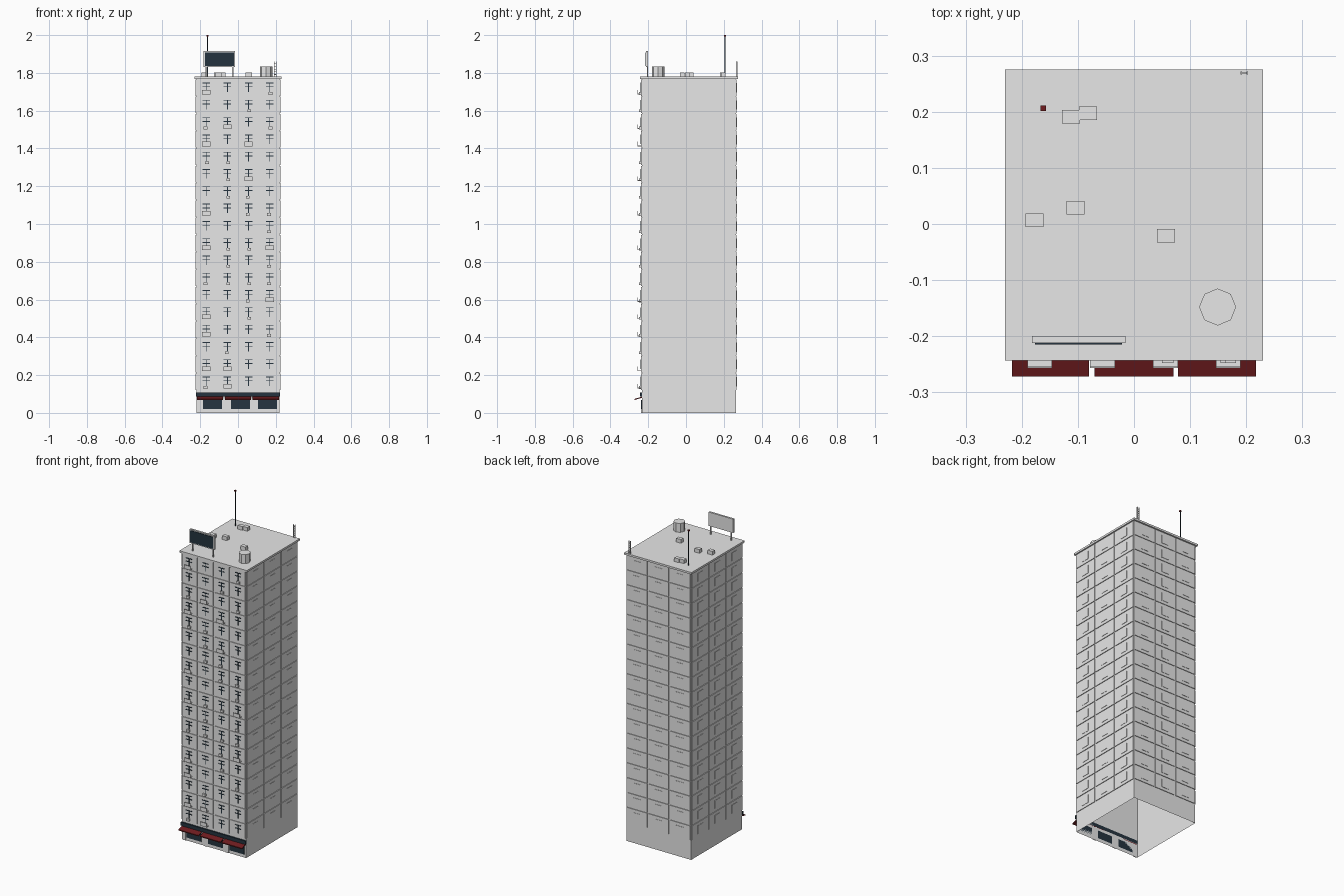
import bpy, bmesh, math, random
from mathutils import Matrix, Vector

random.seed(4)
cube = bpy.data.objects.get("Cube")
if cube:
    bpy.data.objects.remove(cube)


def material(name, rgb):
    m = bpy.data.materials.new(name)
    m.use_nodes = True
    m.diffuse_color = (*rgb, 1)
    m.node_tree.nodes["Principled BSDF"].inputs["Base Color"].default_value = (*rgb, 1)
    return m


GREY = material("concrete grey", (0.8, 0.8, 0.8))
DARK = material("dark glass", (0.018, 0.034, 0.05))
RED = material("awning red", (0.16, 0.012, 0.014))


def box(bm, x0, x1, y0, y1, z0, z1):
    size = Vector((x1 - x0, y1 - y0, z1 - z0))
    mid = Vector((x0 + x1, y0 + y1, z0 + z1)) / 2
    mat = Matrix.Translation(mid) @ Matrix.Diagonal((*size, 1))
    return bmesh.ops.create_cube(bm, size=1, matrix=mat)["verts"]


def finish(name, bm, mat):
    me = bpy.data.meshes.new(name)
    bm.to_mesh(me)
    bm.free()
    me.materials.append(mat)
    ob = bpy.data.objects.new(name, me)
    bpy.context.collection.objects.link(ob)
    return ob


def boxes(name, mat, items):
    bm = bmesh.new()
    for b in items:
        box(bm, *b)
    return finish(name, bm, mat)


def shell(name, dims, drop_top):
    # Open-bottomed wall block
    bm = bmesh.new()
    box(bm, *dims)
    bm.normal_update()
    bad = [f for f in bm.faces if f.normal.z < -0.5 or (drop_top and f.normal.z > 0.5)]
    bmesh.ops.delete(bm, geom=bad, context="FACES")
    return finish(name, bm, GREY)


# Main masses
HX, Y0, Y1 = 0.22, -0.234, 0.264
BASE, TOP, FLOORS = 0.12, 1.768, 18
PITCH = (TOP - BASE) / FLOORS
shell("tower_core", (-HX, HX, Y0, Y1, BASE, TOP), False)
shell("ground_floor", (-HX, HX, Y0, Y1, 0, BASE), True)
boxes("roof_slab", GREY, [(-0.23, 0.23, -0.243, 0.275, TOP, 1.78)])


# Wall panels with seams: u runs along the wall, depth points outwards
def facade(name, place, u0, u1, cols):
    w = (u1 - u0) / cols
    items = []
    for c in range(cols):
        for f in range(FLOORS):
            u, z = u0 + c * w, BASE + f * PITCH
            items.append(place(u + 0.004, u + w - 0.004, 0, 0.004, z + 0.002, z + PITCH - 0.002))
            if name != "front_panels":
                items.append(place(u + w / 2 - 0.025, u + w / 2 + 0.025, 0.004, 0.006, z + 0.02, z + 0.07))
    boxes(name, GREY, items)


facade("front_panels", lambda a, b, d, e, z, t: (a, b, Y0 - e, Y0 - d, z, t), -HX, HX, 4)
facade("back_panels", lambda a, b, d, e, z, t: (a, b, Y1 + d, Y1 + e, z, t), -HX, HX, 3)
facade("left_panels", lambda a, b, d, e, z, t: (HX + d, HX + e, a, b, z, t), Y0, Y1, 3)
facade("right_panels", lambda a, b, d, e, z, t: (-HX - e, -HX - d, a, b, z, t), Y0, Y1, 3)

# Front windows, balconies and cooling units
BALCONY = {(0, 1), (0, 3), (0, 4), (0, 8), (0, 10), (0, 14), (0, 17), (1, 0), (1, 1),
           (1, 15), (2, 12), (2, 14), (3, 5), (3, 8)}
FRONT = Y0 - 0.004
bars, balconies, coolers = [], [], []
for c in range(4):
    x = -0.168 + c * 0.112
    for f in range(FLOORS):
        z = BASE + (f + 0.5) * PITCH
        y = FRONT - 0.003
        bars.append((x - 0.002, x + 0.002, y, FRONT, z - 0.024, z + 0.026))
        for dz in (0.004, 0.024):
            bars.append((x - 0.02, x + 0.02, y, FRONT, z + dz - 0.002, z + dz + 0.002))
        if (c, f) in BALCONY:
            lo = z - 0.036
            balconies.append((x - 0.022, x + 0.022, -0.257, FRONT, lo, lo + 0.004))
            balconies.append((x - 0.022, x + 0.022, -0.257, -0.254, lo, lo + 0.024))
        elif random.random() < 0.3:
            cx = x + random.choice((-0.004, 0.004))
            coolers.append((cx - 0.01, cx + 0.01, -0.248, FRONT, z - 0.038, z - 0.024))
boxes("window_bars", DARK, bars)
boxes("balconies", GREY, balconies)
boxes("cooling_units", GREY, coolers)

# Shop fronts
boxes("sign_band", DARK, [(-0.222, 0.222, -0.243, Y0, 0.086, 0.108)])
glass, doors = [], []
bm = bmesh.new()
for a, b, g in ((-0.217, -0.08, -0.185), (-0.07, 0.07, -0.037), (0.078, 0.217, 0.107)):
    glass.append((g, g + 0.1, Y0 - 0.004, Y0, 0.02, 0.068))
    doors.append((g - 0.028, g - 0.006, Y0 - 0.004, Y0, 0, 0.068))
    # Sloping awning with a short front lip
    for v in box(bm, a, b, -0.272, Y0, 0.08, 0.086):
        if v.co.y < -0.25:
            v.co.z -= 0.012
boxes("shop_windows", DARK, glass)
boxes("shop_doors", GREY, doors)
finish("awnings", bm, RED)

# Roof billboard
boxes("billboard_frame", GREY, [(-0.182, -0.015, -0.212, -0.2, 1.83, 1.915)])
boxes("billboard_screen", DARK, [(-0.176, -0.021, -0.215, -0.212, 1.836, 1.909)])
boxes("billboard_posts", GREY, [(x - 0.003, x + 0.003, -0.206, -0.2, 1.78, 1.84)
                                for x in (-0.168, -0.028)])

# Roof boxes
boxes("roof_vents", GREY, [(x - 0.016, x + 0.016, y - 0.012, y + 0.012, 1.78, 1.803) for x, y in
                           ((-0.112, 0.191), (-0.082, 0.197), (-0.104, 0.029), (-0.177, 0.007), (0.057, -0.021))])

# Water tank
bm = bmesh.new()
place = Matrix.Translation((0.149, -0.148, 1.807)) @ Matrix.Rotation(math.pi / 8, 4, "Z")
bmesh.ops.create_cone(bm, cap_ends=True, segments=8, radius1=0.033, radius2=0.033, depth=0.056,
                      matrix=place @ Matrix.Rotation(math.pi / 8, 4, "Z"))
finish("water_tank", bm, GREY)

# Antenna with warning lamp
boxes("antenna", DARK, [(-0.164, -0.16, 0.204, 0.208, 1.78, 1.992)])
boxes("antenna_lamp", RED, [(-0.167, -0.157, 0.201, 0.211, 1.992, 2.0)])

# Roof ladder
rungs = [(0.191, 0.202, 0.268, 0.271, 1.79 + i * 0.014, 1.793 + i * 0.014) for i in range(5)]
rails = [(x - 0.0015, x + 0.0015, 0.266, 0.272, 1.78, 1.86) for x in (0.191, 0.202)]
boxes("roof_ladder", GREY, rails + rungs)
